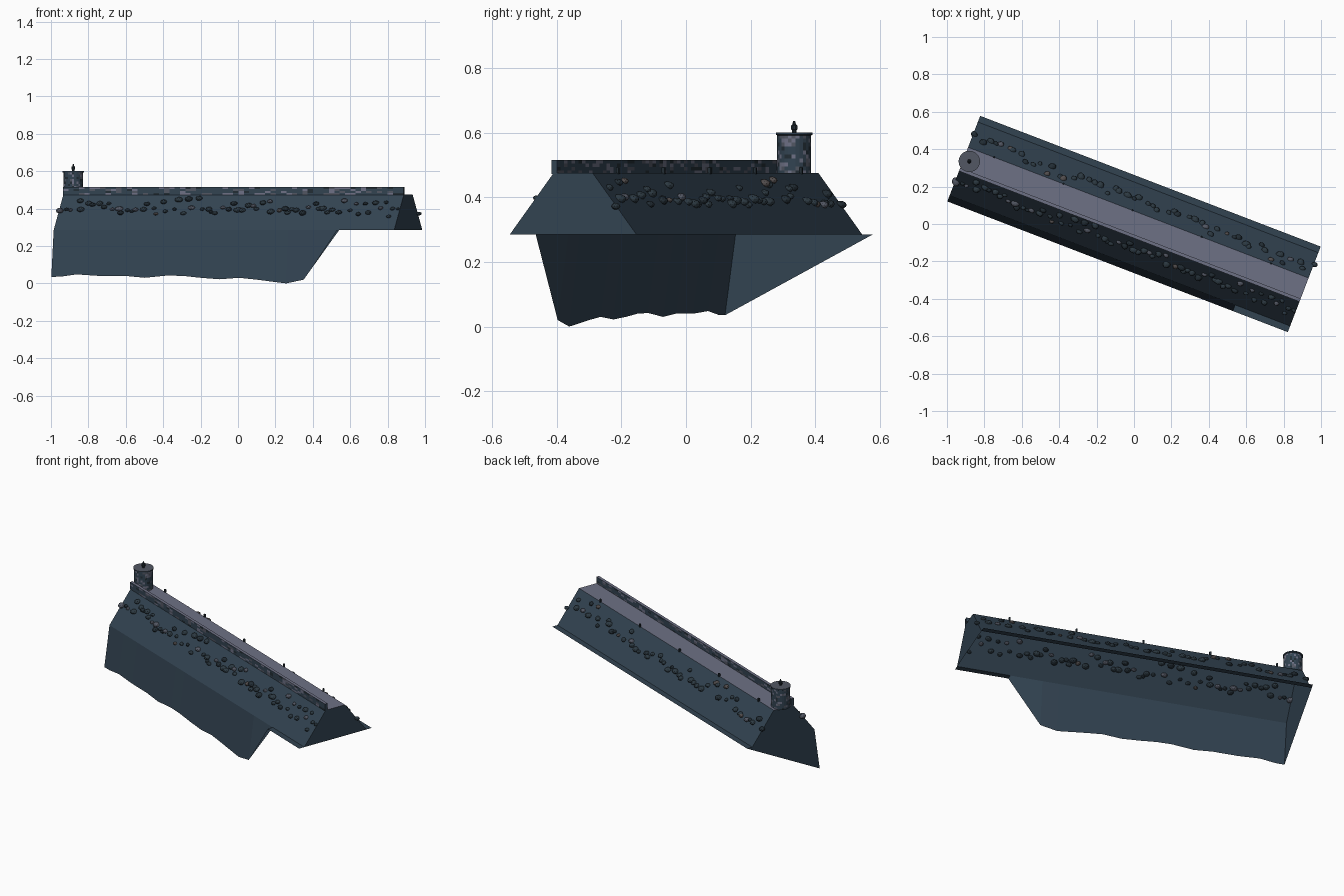
import bpy, bmesh, math, random
from mathutils import Matrix, Vector

random.seed(7)
cube = bpy.data.objects.get("Cube")
if cube:
    bpy.data.objects.remove(cube)

# The dam runs along local x and is turned as a whole
TURN = Matrix.Rotation(math.radians(-21), 4, 'Z')
HALF = 0.975
BASE, CREST = 0.285, 0.475
CREST_V, SLOPE_V, TOE_V = 0.065, 0.21, 0.245


def material(name, rgb):
    m = bpy.data.materials.new(name)
    m.use_nodes = True
    m.diffuse_color = (*rgb, 1)
    m.node_tree.nodes["Principled BSDF"].inputs["Base Color"].default_value = (*rgb, 1)
    return m


SLATE = material("slate blue", (0.032, 0.056, 0.083))
GREY = material("pale grey", (0.155, 0.165, 0.235))
MID = material("mid grey", (0.085, 0.095, 0.125))
DARK = material("dark slate", (0.016, 0.026, 0.035))
ROCK = material("rock slate", (0.026, 0.042, 0.055))
BROWN = material("brown grey", (0.085, 0.075, 0.075))


def finish(name, bm, mats):
    mesh = bpy.data.meshes.new(name)
    bm.to_mesh(mesh)
    bm.free()
    for m in mats:
        mesh.materials.append(m)
    obj = bpy.data.objects.new(name, mesh)
    bpy.context.collection.objects.link(obj)
    obj.matrix_world = TURN
    return obj


def loft(name, rings, mats, closed, paint, cap_mat=0):
    """Skin a row of sections, cap both ends, colour faces by strip rule."""
    bm = bmesh.new()
    rows = [[bm.verts.new(p) for p in ring] for ring in rings]
    n = len(rows[0])
    for a, b in zip(rows, rows[1:]):
        for j in range(n if closed else n - 1):
            k = (j + 1) % n
            f = bm.faces.new((a[j], a[k], b[k], b[j]))
            f.material_index = paint(j)
    for row in (rows[0], rows[-1]):
        bm.faces.new(row).material_index = cap_mat
    bmesh.ops.recalc_face_normals(bm, faces=bm.faces)
    return finish(name, bm, mats)


def block_colour():
    return random.choices((0, 1, 2, 3), (62, 18, 12, 8))[0]


# Embankment: open shell, front foot follows the uneven ground
foot = [(-HALF, .035), (-.92, .036), (-.83, .048), (-.7, .04), (-.55, .04),
        (-.44, .03), (-.31, .042), (-.22, .04), (-.12, .03), (-.01, .022),
        (.1, .03), (.2, .02), (.37, 0), (.47, .02), (.66, BASE), (HALF, BASE)]
sections = [[(u, -TOE_V, z), (u, -SLOPE_V, BASE), (u, -CREST_V, CREST),
             (u, CREST_V, CREST), (u, SLOPE_V, BASE), (u, TOE_V, BASE)]
            for u, z in foot]
loft("embankment", sections, [SLATE, GREY], False, lambda j: int(j == 2))

# Parapet of coursed blocks along the front edge of the crest
COURSES, COLUMNS = 4, 64
heights = [CREST - .003 + .043 * i / COURSES for i in range(COURSES + 1)]
rings = []
for i in range(COLUMNS + 1):
    u = -HALF + 2 * HALF * i / COLUMNS
    rings.append([(u, -.071, z) for z in heights] +
                 [(u, -.053, z) for z in reversed(heights)])
loft("parapet", rings, [SLATE, GREY, MID, DARK], True,
     lambda j: 1 if j == COURSES else block_colour())

# Round tower at the far end
TU, TV, SIDES = -.942, -.003, 28


def circle(r, z, sides=SIDES):
    return [(TU + r * math.cos(2 * math.pi * i / sides),
             TV + r * math.sin(2 * math.pi * i / sides), z) for i in range(sides)]


loft("tower", [circle(.053, CREST - .005 + .124 * i / 10) for i in range(11)],
     [SLATE, GREY, MID, DARK], True, lambda j: block_colour())
loft("tower_roof", [circle(.053, .592), circle(.057, .594), circle(.057, .6)],
     [SLATE, MID], True, lambda j: 0, 1)

# Lantern on the roof
lantern = [(.007, .599), (.007, .608), (.011, .61), (.011, .622),
           (.006, .626), (.003, .637)]
loft("roof_lantern", [circle(r, z, 8) for r, z in lantern], [DARK], True, lambda j: 0)

# Small posts along the back edge of the crest
bm = bmesh.new()
for i in range(5):
    at = Vector((-.825 + .396 * i, CREST_V, CREST + .007))
    bmesh.ops.create_cube(bm, size=1, matrix=Matrix.Translation(at) @
                          Matrix.Diagonal((.009, .009, .02, 1)))
finish("crest_posts", bm, [DARK])


# Boulders half sunk in both slopes
def boulders(name, side, count):
    bm = bmesh.new()
    for i in range(count):
        u = -.96 + 1.93 * (i + random.uniform(-.4, .4)) / (count - 1)
        z = random.choice((random.gauss(.39, .012), random.uniform(.375, .455)))
        v = SLOPE_V + (CREST_V - SLOPE_V) * (z - BASE) / (CREST - BASE)
        r = random.uniform(.012, .023)
        shape = (Matrix.Translation((u, side * v, z)) @
                 Matrix.Rotation(random.uniform(0, 6), 4, 'Z') @
                 Matrix.Diagonal((r * 1.1, r * .9, r * .68, 1)))
        made = bmesh.ops.create_icosphere(bm, subdivisions=2, radius=1, matrix=shape)
        tone = random.choices((0, 1, 2, 3), (60, 20, 12, 8))[0]
        for f in {f for vert in made["verts"] for f in vert.link_faces}:
            f.material_index = tone
    finish(name, bm, [ROCK, DARK, MID, BROWN])


boulders("front_boulders", -1, 68)
boulders("back_boulders", 1, 52)
